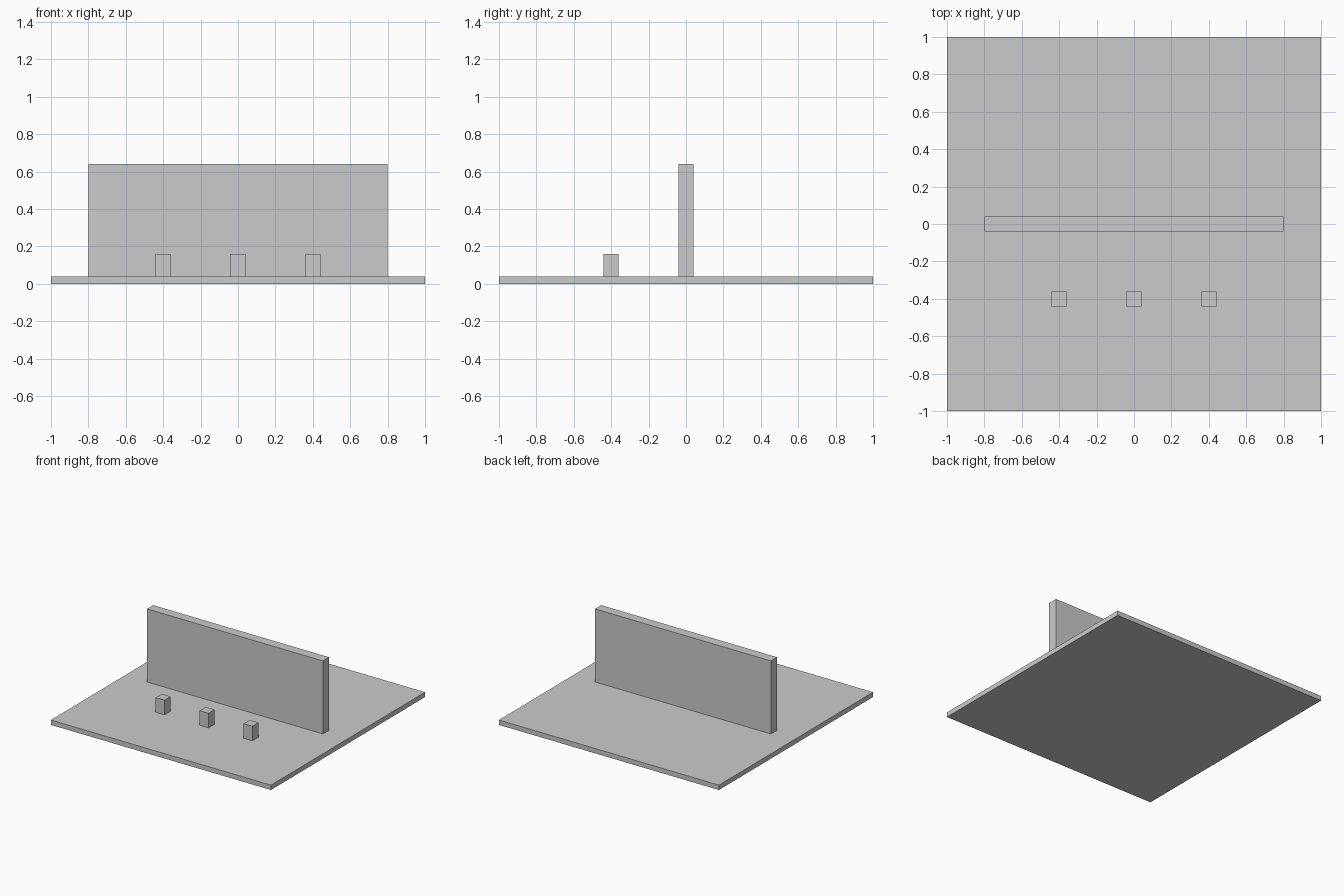
import bpy

if "Cube" in bpy.data.objects:
    bpy.data.objects.remove(bpy.data.objects["Cube"])


def box(name, size, centre_xy, bottom):
    x, y = centre_xy
    bpy.ops.mesh.primitive_cube_add(size=1, location=(x, y, bottom + size[2] / 2))
    obj = bpy.context.object
    obj.name = name
    obj.scale = size
    bpy.ops.object.transform_apply(location=False, rotation=False, scale=True)
    return obj


BASE_TOP = 0.04

# Square base plate
box("base_plate", (2, 2, BASE_TOP), (0, 0), 0)

# Upright wall across the middle
box("upright_wall", (1.6, 0.08, 0.6), (0, 0), BASE_TOP)

# Row of three small pegs in front of the wall
for i in range(3):
    box(f"peg_{i + 1}", (0.08, 0.08, 0.12), (-0.4 + 0.4 * i, -0.4), BASE_TOP)
